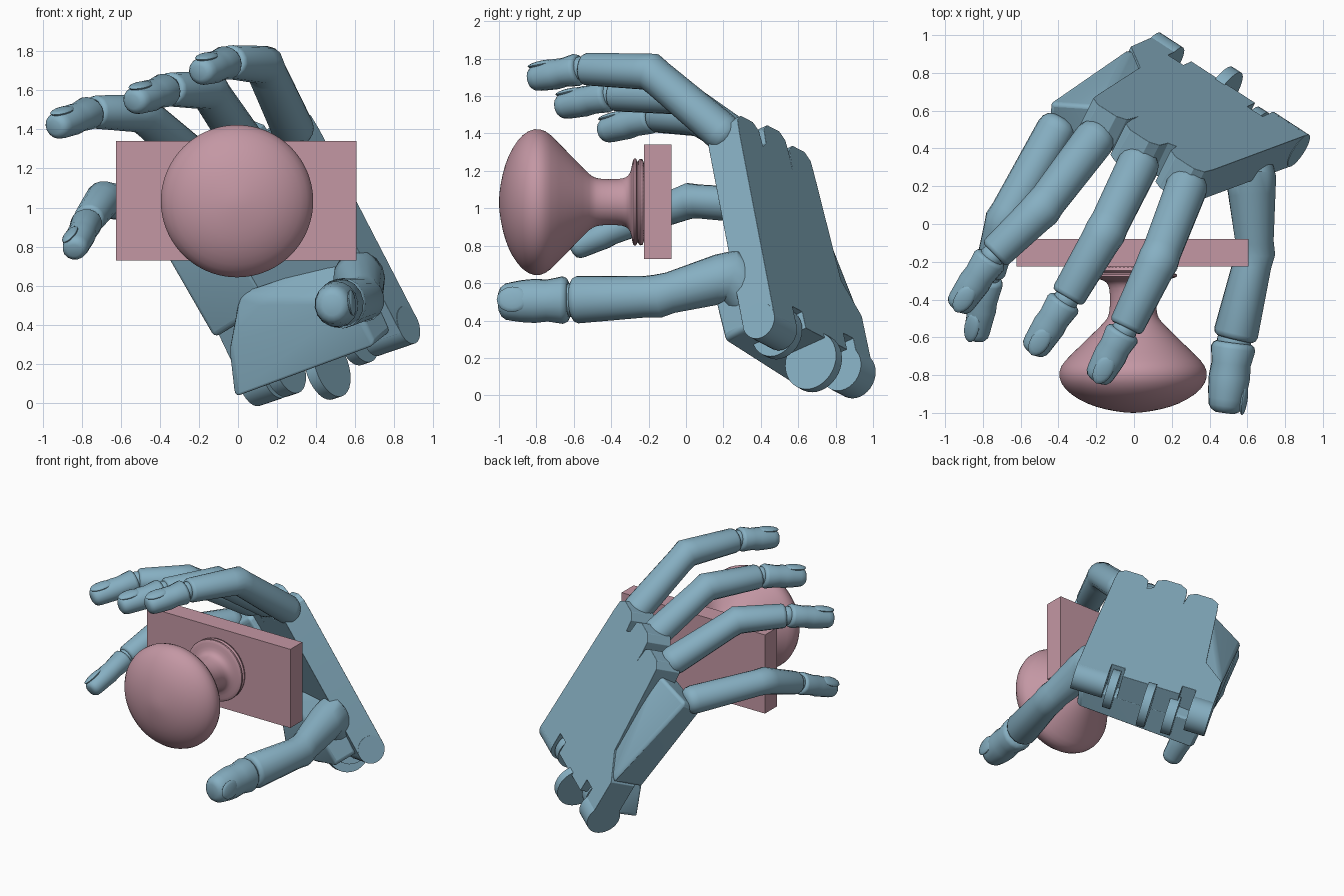
import bpy, bmesh, math
from mathutils import Vector, Matrix

if "Cube" in bpy.data.objects:
    bpy.data.objects.remove(bpy.data.objects["Cube"])


def material(name, rgb):
    m = bpy.data.materials.new(name)
    m.diffuse_color = (*rgb, 1)
    m.use_nodes = True
    m.node_tree.nodes["Principled BSDF"].inputs["Base Color"].default_value = m.diffuse_color
    return m


BLUE = material("blue", (0.24, 0.43, 0.54))
PINK = material("pink", (0.55, 0.31, 0.37))

# Palm frame: a runs knuckles to wrist, b index side to little side, c out of the back
O = Vector((0.36, 0.27, 1.5))
A = Vector((0.423, 0.187, -0.886)).normalized()
B = Vector((-0.81, 0.52, -0.26))
B = (B - A * B.dot(A)).normalized()
C = A.cross(B)


def L(a, b, c):
    return O + A * a + B * b + C * c


def finish(name, bm, mat, bevel=0, angle=35, subsurf=0):
    bmesh.ops.recalc_face_normals(bm, faces=bm.faces)
    me = bpy.data.meshes.new(name)
    bm.to_mesh(me)
    bm.free()
    ob = bpy.data.objects.new(name, me)
    bpy.context.collection.objects.link(ob)
    me.materials.append(mat)
    if bevel:
        mod = ob.modifiers.new("bevel", 'BEVEL')
        mod.width, mod.segments = bevel, 3
        mod.limit_method, mod.angle_limit = 'ANGLE', math.radians(25)
    if subsurf:
        mod = ob.modifiers.new("subsurf", 'SUBSURF')
        mod.levels = mod.render_levels = subsurf
    bpy.ops.object.select_all(action='DESELECT')
    ob.select_set(True)
    bpy.context.view_layer.objects.active = ob
    bpy.ops.object.shade_smooth_by_angle(angle=math.radians(angle))
    return ob


def loft(bm, rings):
    for r, s in zip(rings, rings[1:]):
        for i in range(len(r)):
            j = (i + 1) % len(r)
            bm.faces.new((r[i], r[j], s[j], s[i]))
    bm.faces.new(rings[0])
    bm.faces.new(rings[-1])


def hull(name, pts, bevel):
    bm = bmesh.new()
    for p in pts:
        bm.verts.new(L(*p))
    bmesh.ops.convex_hull(bm, input=bm.verts)
    loose = [v for v in bm.verts if not v.link_faces]
    bmesh.ops.delete(bm, geom=loose, context='VERTS')
    return finish(name, bm, BLUE, bevel)


DOME = ((0, .5), (.12, .76), (.35, .93), (.7, 1))
FLAT = ((0, .8), (.08, .93), (.25, 1))


def tube(name, pts, radii, up, start, end, sides=16):
    """Rounded limb through pts, with eased bends and shaped ends."""
    pts = [Vector(p) for p in pts]
    up = Vector(up)
    sec = []
    for i, (p, r) in enumerate(zip(pts, radii)):
        if i == 0:
            d = (pts[1] - p).normalized()
            sec += [(p + d * r * k, r * f, d) for k, f in start]
        elif i == len(pts) - 1:
            d = (p - pts[-2]).normalized()
            sec += [(p - d * r * k, r * f, d) for k, f in end[::-1]]
        else:
            d0, d1 = (p - pts[i - 1]).normalized(), (pts[i + 1] - p).normalized()
            sec += [(p - d0 * r * .6, r * .97, (d0 * 3 + d1).normalized()),
                    (p, r * 1.02, (d0 + d1).normalized()),
                    (p + d1 * r * .6, r * .97, (d0 + d1 * 3).normalized())]
    bm = bmesh.new()
    rings = []
    for p, r, d in sec:
        u = (up - d * up.dot(d)).normalized()
        w = d.cross(u)
        ring = []
        for k in range(sides):
            t = 2 * math.pi * k / sides
            ring.append(bm.verts.new(p + w * r * math.cos(t) + u * r * .93 * math.sin(t)))
        rings.append(ring)
    loft(bm, rings)
    return finish(name, bm, BLUE, 0, 40)


def finger(name, pts, radii, up):
    """Body up to the last joint, then a separate fingertip with a nail."""
    tip, joint, prev = Vector(pts[-1]), Vector(pts[-2]), Vector(pts[-3])
    back = (joint - prev).normalized()
    tube(name + "_body", pts[:-2] + [joint - back * .012], radii[:-1], up, DOME, FLAT)
    r0, r1 = radii[-2], radii[-1]
    d = (tip - joint).normalized()
    mid = joint.lerp(tip, .5)
    tube(name + "_tip", [joint + d * .008, mid, tip], [r0, (r0 + r1) / 2, r1], up, FLAT, DOME)
    u = Vector(up)
    u = (u - d * u.dot(d)).normalized()
    m = Matrix((d.cross(u), d, u)).transposed().to_4x4()
    m.translation = tip - d * .085 + u * r1 * .88
    bm = bmesh.new()
    bmesh.ops.create_uvsphere(bm, u_segments=16, v_segments=8, radius=1,
                              matrix=m @ Matrix.Diagonal((r1 * .65, .085, .018, 1)))
    finish(name + "_nail", bm, BLUE)
    # hinge ball in the gap
    m.translation = joint
    bm = bmesh.new()
    bmesh.ops.create_uvsphere(bm, u_segments=12, v_segments=8, radius=r0 * .72, matrix=m)
    finish(name + "_hinge", bm, BLUE)


def lug(name, a, b, c, r, width):
    bm = bmesh.new()
    m = Matrix((A, C, B)).transposed().to_4x4()
    m.translation = L(a, b, c)
    bmesh.ops.create_cone(bm, cap_ends=True, segments=32, radius1=r, radius2=r,
                          depth=width, matrix=m)
    return finish(name, bm, BLUE)


# Palm slab: rounded knuckle lobes on one end, slotted wrist on the other
outline = []
for b, a in ((.11, -.01), (.39, -.04), (.63, .01)):
    w = .12
    outline += [(a + .13, b - w), (a + .04, b - w + .01), (a, b - w * .5),
                (a, b + w * .5), (a + .04, b + w - .01), (a + .13, b + w)]
outline += [(.75, .8), (.92, .95), (1.22, .95), (1.22, .8), (1.1, .8), (1.1, .7), (1.2, .7),
            (1.2, .28), (1.1, .28), (1.1, .18), (1.22, .18), (1.22, -.05)]
bm = bmesh.new()
loft(bm, [[bm.verts.new(L(a, b, c)) for a, b in outline] for c in (0, -.2)])
finish("palm", bm, BLUE, .015)

# Little-finger side of the palm, folded forward
hull("palm_little_side", [(.1, .7, -.04), (.14, .97, -.2), (.92, .95, -.01), (.85, .6, -.004),
                          (.14, .68, -.24), (.2, .93, -.38), (.92, .95, -.25), (.85, .6, -.2)], .025)
# Heel of the hand
hull("palm_heel", [(.76, .0, -.15), (.74, .72, -.22), (.93, .02, -.37), (.8, .55, -.3),
                   (.97, .84, -.35), (1.2, .02, -.36), (1.21, .9, -.41),
                   (1.2, .0, -.19), (1.2, .93, -.19)], .03)

# Wrist lugs
lug("wrist_lug_index_side", 1.215, .065, -.1, .1, .23)
lug("wrist_lug_centre", 1.29, .5, -.11, .16, .06)
lug("wrist_lug_inner", 1.18, .23, -.15, .14, .06)
lug("wrist_lug_little_side", 1.235, .875, -.11, .125, .15)
lug("wrist_lug_outer", 1.2, .68, -.2, .14, .07)

# Fingers
UP = (.2, .2, 1)
finger("index_finger", [(.30, .25, 1.36), (.13, -.19, 1.73), (-.05, -.56, 1.745), (-.2, -.83, 1.69)],
       [.112, .108, .094, .078], UP)
finger("middle_finger", [(.05, .37, 1.30), (-.15, -.04, 1.60), (-.36, -.4, 1.605), (-.54, -.68, 1.54)],
       [.112, .108, .094, .078], UP)
finger("ring_finger", [(-.17, .5, 1.2), (-.49, .08, 1.48), (-.75, -.17, 1.49), (-.94, -.45, 1.41)],
       [.11, .105, .092, .076], UP)
finger("little_finger", [(-.38, .56, 1.0), (-.69, .02, 1.04), (-.77, -.28, .93), (-.84, -.61, .78)],
       [.105, .1, .085, .07], (-.5, .2, 1))
finger("thumb", [(.6, .42, .45), (.62, .24, .64), (.64, -.15, .53), (.53, -.62, .51), (.48, -1.0, .5)],
       [.13, .14, .115, .128, .105], (1, -.2, .12))

# Door plate
bm = bmesh.new()
bmesh.ops.create_cube(bm, size=1, matrix=Matrix.Translation((-.008, -.152, 1.035))
                      @ Matrix.Diagonal((1.23, .147, .61, 1)))
finish("mounting_plate", bm, PINK)

# Turned knob with its collar
profile = [(-1.0, .02), (-.993, .09), (-.97, .2), (-.93, .29), (-.875, .365), (-.81, .398),
           (-.75, .385), (-.7, .338), (-.53, .16), (-.5, .135), (-.46, .122), (-.36, .122),
           (-.32, .13), (-.295, .155), (-.287, .215), (-.28, .235), (-.265, .235), (-.262, .215),
           (-.255, .215), (-.252, .235), (-.21, .235)]
bm = bmesh.new()
loft(bm, [[bm.verts.new((r * math.cos(2 * math.pi * k / 64) - .005, y,
                         1.033 + r * math.sin(2 * math.pi * k / 64))) for k in range(64)]
          for y, r in profile])
finish("knob", bm, PINK, 0, 45, 1)
